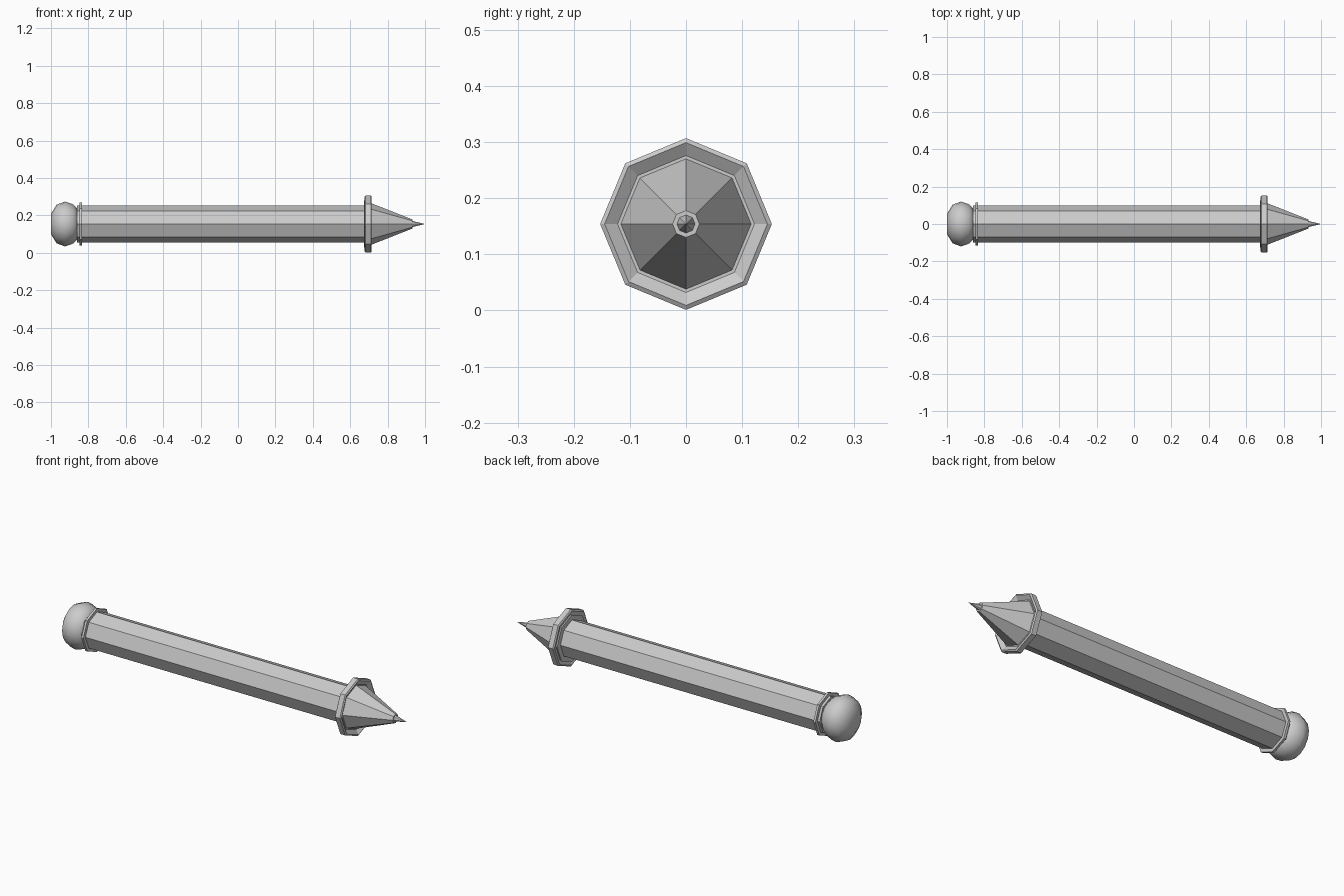
import bpy, bmesh
from math import cos, sin, pi, radians

if "Cube" in bpy.data.objects:
    bpy.data.objects.remove(bpy.data.objects["Cube"])

CZ = 0.154  # height of the long axis


def lathe(name, profile, sides=8, closed=False, smooth=False):
    """Revolve (x, radius) points about the long axis."""
    bm = bmesh.new()
    rings = []
    for x, r in profile:
        if r == 0:
            rings.append([bm.verts.new((x, 0, CZ))] * sides)
        else:
            rings.append([bm.verts.new((x, r * cos(2 * pi * k / sides),
                                        CZ + r * sin(2 * pi * k / sides)))
                          for k in range(sides)])
    pairs = list(zip(rings, rings[1:]))
    if closed:
        pairs.append((rings[-1], rings[0]))
    for a, b in pairs:
        for k in range(sides):
            n = (k + 1) % sides
            bm.faces.new(list(dict.fromkeys((a[k], a[n], b[n], b[k]))))
    bmesh.ops.recalc_face_normals(bm, faces=bm.faces)
    mesh = bpy.data.meshes.new(name)
    bm.to_mesh(mesh)
    bm.free()
    obj = bpy.data.objects.new(name, mesh)
    bpy.context.collection.objects.link(obj)
    if smooth:
        mesh.shade_smooth()
    return obj


# Octagonal shaft
lathe("shaft", [(-0.86, 0), (-0.86, 0.098), (0.69, 0.098), (0.69, 0)])

# Rounded pommel
lathe("pommel", [(-1, 0), (-1, 0.055), (-0.97, 0.103), (-0.925, 0.12),
                 (-0.882, 0.105), (-0.855, 0.08), (-0.855, 0)],
      sides=16, smooth=True)

# Thin band near the pommel
lathe("pommel_band", [(-0.847, 0.09), (-0.847, 0.116),
                      (-0.835, 0.116), (-0.835, 0.09)], closed=True)

# Bevelled collar with a dished inner rim on both sides
lathe("collar", [(0.695, 0.09), (0.685, 0.122), (0.677, 0.145), (0.682, 0.153),
                 (0.71, 0.153), (0.715, 0.145), (0.7, 0.122), (0.7, 0.09)],
      closed=True)

# Spear head and its needle tip
lathe("spear_head", [(0.675, 0), (0.675, 0.126), (0.933, 0.024), (0.933, 0)])
lathe("needle_tip", [(0.925, 0), (0.925, 0.018), (1.0, 0)])
